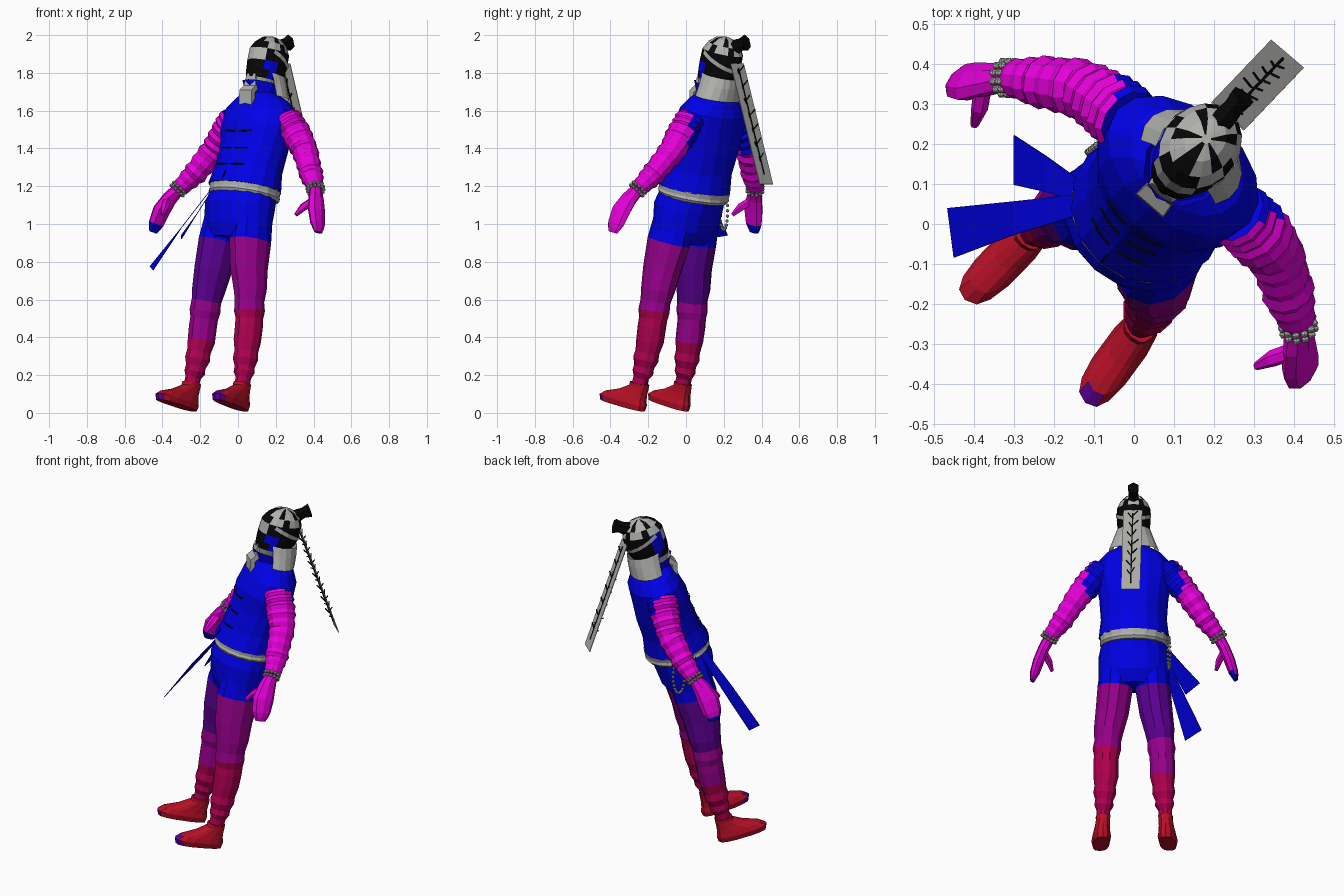
import bpy, bmesh, math, random
from mathutils import Vector, Matrix

random.seed(4)
if "Cube" in bpy.data.objects:
    bpy.data.objects.remove(bpy.data.objects["Cube"])

# Colours
COLOURS = {
    "blue": (0.0, 0.0, 0.8), "magenta": (0.8, 0.0, 0.7), "indigo": (0.11, 0.0, 0.3),
    "plum": (0.31, 0.0, 0.26), "crimson": (0.43, 0.0, 0.08), "red": (0.48, 0.005, 0.02),
    "light_grey": (0.44, 0.44, 0.42), "black": (0.002, 0.002, 0.002)}
NAMES = list(COLOURS)
MATS = []
for key, rgb in COLOURS.items():
    m = bpy.data.materials.new(key)
    m.use_nodes = True
    m.diffuse_color = (*rgb, 1)
    m.node_tree.nodes["Principled BSDF"].inputs["Base Color"].default_value = (*rgb, 1)
    MATS.append(m)

# The figure is modelled upright, then leaned back and turned
POSE = (Matrix.Translation((-0.13, -0.152, 0.02)) @ Matrix.Rotation(math.radians(-40.5), 4, 'Z')
        @ Matrix.Rotation(math.radians(-13.5), 4, 'X'))


def finish(name, bm, rule, pose=True):
    """Turn a bmesh into an object, colouring faces by a name or a rule."""
    bmesh.ops.recalc_face_normals(bm, faces=bm.faces)
    drop = []
    for f in bm.faces:
        c = rule(f.calc_center_median()) if callable(rule) else rule
        if c is None:
            drop.append(f)
        else:
            f.material_index = NAMES.index(c)
    bmesh.ops.delete(bm, geom=drop, context='FACES')
    me = bpy.data.meshes.new(name)
    bm.to_mesh(me)
    bm.free()
    used = sorted({p.material_index for p in me.polygons})
    for i in used:
        me.materials.append(MATS[i])
    for p in me.polygons:
        p.material_index = used.index(p.material_index)
    if pose:
        me.transform(POSE)
    ob = bpy.data.objects.new(name, me)
    bpy.context.collection.objects.link(ob)
    return ob


def loft(name, rings, rule, n=12, flat=False, caps=True, shear=0, power=1):
    """Skin rings given as (x, y, z, rx, ry); a power below 1 makes them boxier."""
    bm = bmesh.new()
    loops = []
    for i, (x, y, z, rx, ry) in enumerate(rings):
        t = Vector((0, 0, 1))
        if not flat:
            a, b = rings[max(i - 1, 0)], rings[min(i + 1, len(rings) - 1)]
            t = (Vector(b[:3]) - Vector(a[:3])).normalized()
        side = Vector((0, 1, 0)).cross(t).normalized()
        front = t.cross(side)
        loop = []
        for k in range(n):
            w = math.tau * k / n - math.pi / 2
            cw, sw = (math.copysign(abs(v) ** power, v) for v in (math.cos(w), math.sin(w)))
            p = Vector((x, y, z)) + side * rx * cw + front * ry * sw
            p.x -= shear * p.y
            loop.append(bm.verts.new(p))
        loops.append(loop)
    for a, b in zip(loops, loops[1:]):
        for k in range(n):
            bm.faces.new((a[k], a[(k + 1) % n], b[(k + 1) % n], b[k]))
    if caps:
        bm.faces.new(loops[0])
        bm.faces.new(loops[-1])
    return finish(name, bm, rule)


def strip(name, points, rule, thick=0.004, pose=True):
    """Flat band through (centre, half width vector) pairs."""
    bm = bmesh.new()
    rows = [(bm.verts.new(Vector(c) - Vector(h)), bm.verts.new(Vector(c) + Vector(h))) for c, h in points]
    for a, b in zip(rows, rows[1:]):
        bm.faces.new((a[0], a[1], b[1], b[0]))
    ob = finish(name, bm, rule, pose)
    mod = ob.modifiers.new("thickness", 'SOLIDIFY')
    mod.thickness, mod.offset = thick, 0


def along(path, t):
    """Point on a path of equal-length tuples, t from 0 to 1."""
    s = t * (len(path) - 1)
    i = min(int(s), len(path) - 2)
    return [a + (b - a) * (s - i) for a, b in zip(path[i], path[i + 1])]


# Torso
VEST = [(0, -0.025, 1.195, 0.2, 0.19), (0, -0.015, 1.3, 0.187, 0.168), (0, 0, 1.42, 0.196, 0.163),
        (0, 0, 1.53, 0.22, 0.16), (0, 0.012, 1.62, 0.218, 0.146), (0, 0.012, 1.68, 0.16, 0.118),
        (0, 0.005, 1.72, 0.085, 0.088)]
loft("vest", VEST, "blue", 16, True)
loft("collar", [(0, 0, 1.69, 0.085, 0.09), (0, -0.015, 1.765, 0.102, 0.115)], "blue", 10, True, False)
loft("neck", [(0, 0, 1.68, 0.06, 0.06), (0, 0, 1.8, 0.055, 0.06)], "light_grey", 10, True)
loft("trouser_seat", [(0, -0.038, 0.91, 0.19, 0.115), (0, -0.035, 0.98, 0.202, 0.15),
                      (0, -0.04, 1.09, 0.2, 0.17), (0, -0.022, 1.19, 0.178, 0.168)], "blue", 16, True)
loft("belt", [(0, -0.02, 1.145, 0.185, 0.178), (0, -0.02, 1.16, 0.196, 0.188),
              (0, -0.02, 1.175, 0.191, 0.184), (0, -0.02, 1.2, 0.196, 0.187)], "light_grey", 18, True)


def vest_front(l, h):
    """Point on the vest front at side offset l and height h."""
    ring = next(along(VEST, k / 200) for k in range(201) if along(VEST, k / 200)[2] >= h)
    return l, ring[1] - ring[4] * math.sqrt(1 - (l / ring[3]) ** 2) - 0.002, h


# Fastening cords and placket on the vest front
for row, h in enumerate((1.29, 1.38, 1.475)):
    for s in (-1, 1):
        pts = [(vest_front(s * l, h + 0.08 * l), (0, 0, 0.004)) for l in (0.012, 0.05, 0.09)]
        strip(f"cord_{row}_{'left' if s > 0 else 'right'}", pts, "black")
strip("placket", [(vest_front(0, h), (0.003, 0, 0)) for h in (1.21, 1.25)], "black")


# Limbs
def leg_rule(s):
    bands = [(0.9, "blue"), (0.53, "plum")] if s > 0 else [(0.9, "blue"), (0.58, "indigo"), (0.37, "plum")]
    return lambda c: next((name for h, name in bands if c.z > h), "crimson")


LEG = [(0.1, -0.035, 1.04, 0.09, 0.12), (0.107, -0.038, 0.9, 0.101, 0.126), (0.125, -0.035, 0.75, 0.095, 0.108),
       (0.145, -0.022, 0.64, 0.085, 0.094), (0.15, -0.02, 0.58, 0.076, 0.084), (0.155, -0.014, 0.53, 0.081, 0.086),
       (0.157, -0.008, 0.49, 0.071, 0.079), (0.16, -0.005, 0.45, 0.072, 0.079), (0.16, 0, 0.37, 0.072, 0.076),
       (0.165, 0, 0.31, 0.061, 0.067), (0.167, 0, 0.27, 0.066, 0.07), (0.17, 0, 0.23, 0.051, 0.056),
       (0.172, 0, 0.2, 0.055, 0.058), (0.175, -0.002, 0.17, 0.039, 0.044), (0.178, -0.005, 0.09, 0.039, 0.045)]
FOOT = [(0.182, -0.083, 0, 0.047, 0.14), (0.182, -0.086, 0.03, 0.054, 0.147), (0.182, -0.074, 0.055, 0.049, 0.127),
        (0.18, -0.035, 0.085, 0.043, 0.083), (0.177, -0.005, 0.12, 0.04, 0.052), (0.176, -0.004, 0.14, 0.042, 0.05)]
SLEEVE = [(0.18, 0.018, 1.59, 0.074, 0.084), (0.238, 0.032, 1.52, 0.077, 0.083), (0.315, 0.045, 1.42, 0.069, 0.073),
          (0.403, 0.022, 1.29, 0.06, 0.064), (0.475, -0.003, 1.2, 0.042, 0.045)]
HAND = [(0.475, -0.005, 1.2, 0.033, 0.034), (0.51, -0.027, 1.14, 0.032, 0.05), (0.54, -0.043, 1.07, 0.032, 0.062),
        (0.562, -0.043, 1.0, 0.028, 0.054), (0.57, -0.042, 0.975, 0.021, 0.043), (0.575, -0.042, 0.952, 0.013, 0.03)]
THUMB = [(0.515, -0.04, 1.13, 0.022, 0.024), (0.482, -0.085, 1.08, 0.02, 0.024), (0.464, -0.115, 1.03, 0.01, 0.012)]

for s, tag, tip, toe in ((1, "left", 0.96, -0.195), (-1, "right", 0.99, -0.215)):
    def flip(rings):
        return [(r[0] * s, *r[1:]) for r in rings]
    loft("leg_" + tag, flip(LEG), leg_rule(s), 11)
    loft("shoe_" + tag, flip(FOOT), lambda c: "indigo" if c.y < toe and c.z < 0.05 else "red",
         14, True, shear=0.07 * s, power=0.75)
    # Gathered sleeve: alternate wide and narrow folds, under the vest's shoulder edge
    folds = []
    for i in range(21):
        x, y, z, rx, ry = along(SLEEVE, i / 20)
        k = (1.07 if i % 2 else 0.95) + random.uniform(-0.04, 0.04)
        folds.append((x, y, z, rx * k, ry * k))
    loft("sleeve_" + tag, flip(folds), lambda c: "blue" if abs(c.x) - 0.6 * c.y < 0.21 else "magenta", 11)
    loft("hand_" + tag, flip(HAND), lambda c: "blue" if c.z < tip else "magenta", 8)
    loft("thumb_" + tag, flip(THUMB), "magenta", 6)
    # Bead bracelet
    bm = bmesh.new()
    tilt = Vector((0.5 * s, -0.25, -0.8)).to_track_quat('Z', 'Y').to_matrix().to_4x4()
    for i in range(24):
        w = math.tau * i / 12
        at = Vector((0.042 * math.cos(w), 0.042 * math.sin(w), 0.02 * (i // 12)))
        bmesh.ops.create_icosphere(bm, subdivisions=1, radius=0.011,
                                   matrix=Matrix.Translation((0.472 * s, -0.004, 1.205)) @ tilt @ Matrix.Translation(at))
    finish("bracelet_" + tag, bm, "light_grey")


# Head: masked face, blue cheeks, dark hair with a streaked crown
def head_rule(c):
    phi = abs(math.atan2(c.x, -c.y))
    if c.z > 1.95:
        return "black" if int(phi * 2.6 + c.z * 9) % 3 == 0 else "light_grey"
    if c.z > 1.9:
        if c.x < 0 and 0.7 < phi < 1.3:
            return "blue"
        return "light_grey" if phi < 0.65 else "black"
    if c.z > 1.83:
        return "blue" if 0.6 < phi < 1.25 else "black"
    if c.z > 1.785:
        return "blue" if 0.8 < phi < 1.1 else "black"
    return "light_grey"


loft("head", [(0, -0.035, 1.73, 0.05, 0.065), (0, -0.015, 1.785, 0.08, 0.102), (0, -0.005, 1.83, 0.091, 0.116),
              (0, 0, 1.88, 0.097, 0.12), (0, 0.002, 1.945, 0.096, 0.118), (0, 0.005, 1.985, 0.078, 0.096),
              (0, 0.006, 2.015, 0.048, 0.06), (0, 0.006, 2.028, 0.012, 0.012)], head_rule, 18, True)
loft("headband", [(0, 0, 1.9, 0.1, 0.128), (0, 0.008, 1.92, 0.1, 0.128)],
     lambda c: None if c.y < -0.05 else "light_grey", 18, caps=False)
loft("topknot", [(0, 0.05, 1.97, 0.028, 0.036), (0, 0.09, 1.995, 0.033, 0.04), (0, 0.115, 2.012, 0.028, 0.034),
                 (0, 0.15, 2.032, 0.034, 0.044)], "black", 6)
loft("neck_cloth", [(0, 0.012, 1.82, 0.096, 0.11), (0, 0.02, 1.77, 0.114, 0.108), (0, 0.025, 1.7, 0.142, 0.105)],
     lambda c: None if c.y < -0.03 else "light_grey", 18, True, False)
strip("beard", [((0, -0.1, 1.8), (0.03, 0, 0)), ((0, -0.1, 1.73), (0.04, 0, 0)),
                ((0, -0.125, 1.7), (0.043, 0, 0)), ((0, -0.108, 1.62), (0.045, 0, 0))], "light_grey", 0.03)

# Hanging head ribbon with a dark twig, placed directly in its hanging position
top, end, half = Vector((0.235, 0.27, 1.85)), Vector((0.383, 0.425, 1.21)), Vector((0.041, -0.035, 0))
out = half.cross(end - top).normalized()
strip("head_ribbon", [(top, half), (end, half)], "light_grey", pose=False)
strip("twig_stem", [(top.lerp(end, 0.04), half * 0.07), (top.lerp(end, 0.92), half * 0.07)], "black", 0.009, False)
for i in range(28):
    s = 1 if i % 2 else -1
    a = top.lerp(end, 0.07 + 0.03 * i)
    b = (top.lerp(end, 0.03 + 0.03 * i) + half * s * random.uniform(0.3, 0.7)
         + out * (0.016 if i % 4 < 2 else -0.016))
    strip(f"twig_{i}", [(a, (0, 0, 0.003)), (b, (0, 0, 0.003))], "black", 0.006, False)

# Sash tails and hip chain on the right side
strip("sash_long", [((-0.13, 0.05, 1.2), (0, 0.025, 0)), ((-0.3, 0.015, 0.98), (0, 0.042, 0)),
                    ((-0.458, -0.022, 0.765), (-0.008, 0.062, 0.01))], "blue", pose=False)
strip("sash_short", [((-0.13, 0.08, 1.19), (0, 0.025, 0)), ((-0.22, 0.125, 1.05), (0, 0.045, 0)),
                     ((-0.3, 0.16, 0.93), (0, 0.062, 0.01))], "blue", pose=False)
bm = bmesh.new()
for i in range(22):
    w = math.tau * i / 22
    at = (-0.09 + 0.025 * math.cos(w), 0.2 + 0.02 * math.cos(w), 1.07 + 0.1 * math.sin(w))
    bmesh.ops.create_icosphere(bm, subdivisions=1, radius=0.01, matrix=Matrix.Translation(at))
finish("hip_chain", bm, "light_grey", False)
